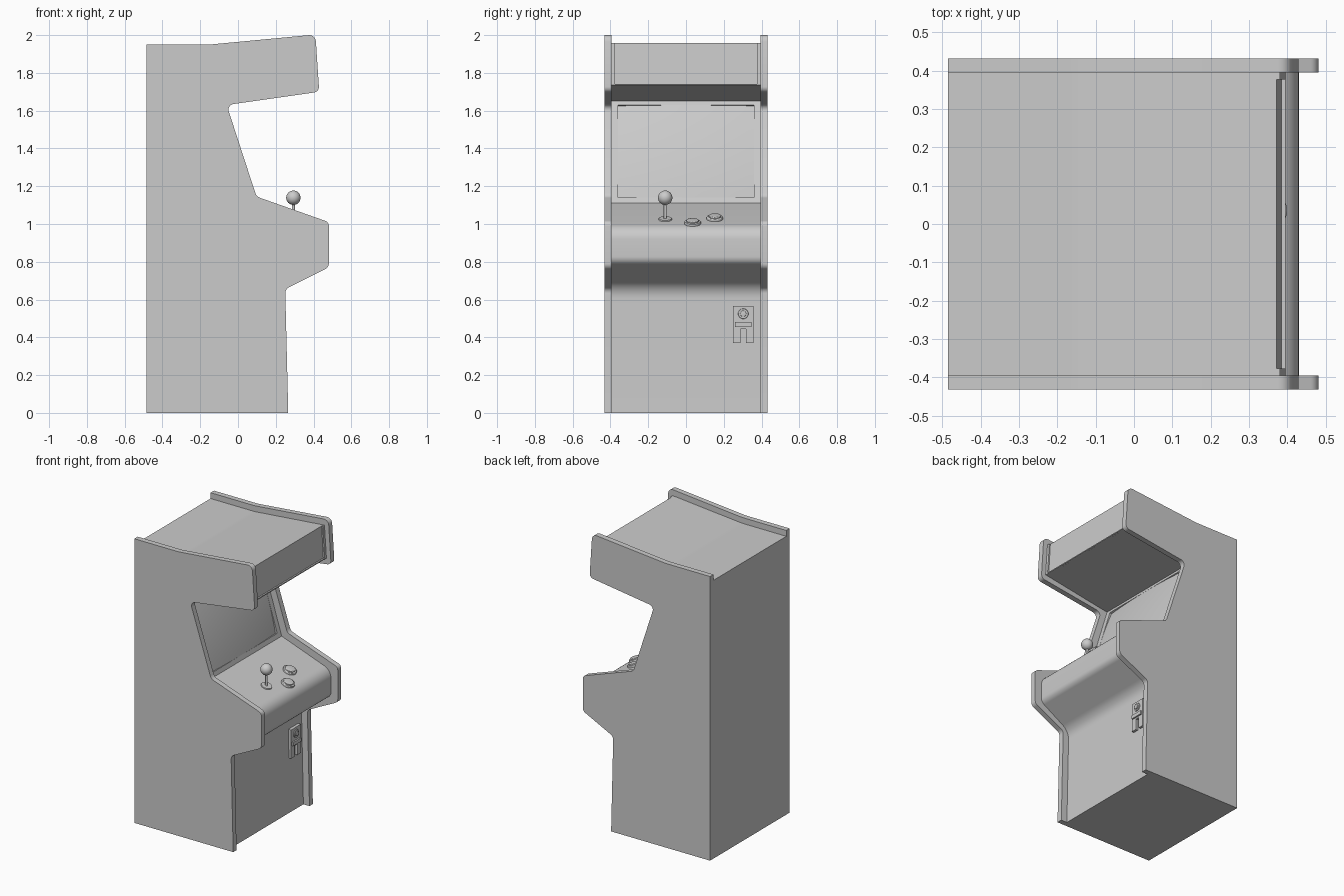
import bpy, bmesh, math
from mathutils import Vector, Matrix

if "Cube" in bpy.data.objects:
    bpy.data.objects.remove(bpy.data.objects["Cube"])


def finish(bm, name, smooth=True):
    bmesh.ops.recalc_face_normals(bm, faces=bm.faces)
    me = bpy.data.meshes.new(name)
    bm.to_mesh(me)
    bm.free()
    ob = bpy.data.objects.new(name, me)
    bpy.context.collection.objects.link(ob)
    if smooth:
        shade(ob)
    return ob


def shade(ob):
    bpy.ops.object.select_all(action='DESELECT')
    ob.select_set(True)
    bpy.context.view_layer.objects.active = ob
    bpy.ops.object.shade_smooth_by_angle(angle=math.radians(30))


def fillet(points, steps=7):
    """Round each (x, z, radius) corner of a closed outline."""
    out = []
    for i, (x, z, r) in enumerate(points):
        p = Vector((x, z))
        if r == 0:
            out.append(p)
            continue
        a = (Vector(points[i - 1][:2]) - p).normalized()
        b = (Vector(points[(i + 1) % len(points)][:2]) - p).normalized()
        half = a.angle(b) / 2
        centre = p + (a + b).normalized() * (r / math.sin(half))
        t = r / math.tan(half)
        s, e = p + a * t - centre, p + b * t - centre
        total = s.angle(e)
        for k in range(steps + 1):
            f = k / steps
            v = (s * math.sin((1 - f) * total) + e * math.sin(f * total)) / math.sin(total)
            out.append(centre + v)
    return out


def prism(name, points, y0, y1, smooth=True):
    bm = bmesh.new()
    pts = fillet(points)
    f = bm.faces.new([bm.verts.new((p.x, y0, p.y)) for p in pts])
    ext = bmesh.ops.extrude_face_region(bm, geom=[f])
    bmesh.ops.translate(bm, vec=(0, y1 - y0, 0),
                        verts=[v for v in ext['geom'] if isinstance(v, bmesh.types.BMVert)])
    return finish(bm, name, smooth)


def box(name, lo, hi):
    return prism(name, [(lo[0], lo[2], 0), (hi[0], lo[2], 0), (hi[0], hi[2], 0), (lo[0], hi[2], 0)],
                 lo[1], hi[1], False)


def disc(name, centre, r1, r2, depth, tilt, bevel=0.0):
    """Round part whose base sits at centre, leaning toward the player by tilt."""
    bm = bmesh.new()
    bmesh.ops.create_cone(bm, cap_ends=True, segments=32, radius1=r1, radius2=r2, depth=depth)
    bmesh.ops.translate(bm, vec=(0, 0, depth / 2), verts=bm.verts)
    if bevel:
        top = [e for e in bm.edges if all(v.co.z > depth * 0.9 for v in e.verts)]
        bmesh.ops.bevel(bm, geom=top, offset=bevel, segments=3, affect='EDGES', profile=0.5)
    bmesh.ops.transform(bm, matrix=Matrix.Translation(centre) @ Matrix.Rotation(tilt, 4, 'Y'), verts=bm.verts)
    return finish(bm, name)


# Side panels
side = [(-0.485, 0, 0), (-0.485, 1.95, 0), (-0.15, 1.95, 0.3), (0.41, 2.003, 0.035),
        (0.43, 1.70, 0.03), (-0.06, 1.63, 0.03), (0.098, 1.145, 0.04), (0.481, 1.01, 0.03),
        (0.481, 0.77, 0.035), (0.25, 0.655, 0.035), (0.266, 0, 0)]
for label, s in (("left", -1), ("right", 1)):
    prism(label + "_side_panel", side, s * 0.395, s * 0.432)

# Cabinet body between the panels
body = prism("cabinet_body", [
    (-0.485, 0, 0), (-0.485, 1.91, 0), (-0.15, 1.91, 0.3), (0.372, 1.958, 0), (0.385, 1.733, 0),
    (-0.11, 1.65, 0), (0.055, 1.11, 0), (0.43, 0.975, 0.08), (0.43, 0.80, 0.05),
    (0.205, 0.665, 0.1), (0.22, 0, 0)], -0.395, 0.395, False)

# Screen recess
mid = Vector((-0.0275, 0, 1.385))
up = Vector((-0.165, 0, 0.54)).normalized()
out = Vector((up.z, 0, -up.x))
HW, HH = 0.36, 0.256
corners = [mid + up * u * HH + out * o for u, o in ((-1, -0.035), (-1, 0.05), (1, 0.05), (1, -0.035))]
cutter = prism("screen_cutter", [(c.x, c.z, 0) for c in corners], -HW, HW, False)
mod = body.modifiers.new("screen_recess", 'BOOLEAN')
mod.object = cutter
mod.operation = 'DIFFERENCE'
bpy.context.view_layer.objects.active = body
bpy.ops.object.modifier_apply(modifier=mod.name)
bpy.data.objects.remove(cutter)
shade(body)

# Bulging screen glass
bm = bmesh.new()
bmesh.ops.create_grid(bm, x_segments=20, y_segments=16, size=1)
for v in bm.verts:
    u, w = v.co.x, v.co.y
    v.co = Vector((0, u * HW, 0)) + mid + up * (w * HH) + out * (0.012 - 0.014 * (u * u + w * w))
glass = finish(bm, "screen_glass")

# Marquee frame: two side trims and a bottom ledge
trim = [(0.366, 1.956, 0), (0.380, 1.958, 0), (0.395, 1.735, 0), (0.378, 1.732, 0)]
for label, s in (("left", -1), ("right", 1)):
    prism(label + "_marquee_trim", trim, s * 0.376, s * 0.395, False)
prism("marquee_ledge", [(0.378, 1.742, 0), (0.3945, 1.742, 0), (0.395, 1.735, 0), (0.378, 1.732, 0)],
      -0.376, 0.376, False)

# Control deck: joystick and buttons
TILT = math.atan(0.36)


def deck(x, y):
    return Vector((x, y, 1.11 - 0.36 * (x - 0.055)))


stick = deck(0.293, -0.11)
disc("joystick_base", stick, 0.036, 0.034, 0.006, TILT)
disc("joystick_shaft", stick - Vector((0, 0, 0.01)), 0.008, 0.008, 0.11, 0)
bm = bmesh.new()
bmesh.ops.create_uvsphere(bm, u_segments=32, v_segments=16, radius=0.038,
                          matrix=Matrix.Translation((0.293, -0.11, 1.139)))
finish(bm, "joystick_ball")
for i, (x, y) in enumerate(((0.355, 0.035), (0.285, 0.153))):
    p = deck(x, y)
    disc(f"button_rim_{i}", p, 0.044, 0.044, 0.013, TILT, 0.005)
    disc(f"button_cap_{i}", p, 0.033, 0.033, 0.021, TILT, 0.005)

# Coin mechanism on the lower front
box("coin_plate", (0.195, 0.25, 0.445), (0.228, 0.357, 0.567))
box("coin_slot_bar", (0.2, 0.26, 0.455), (0.238, 0.347, 0.48))
for i, y in enumerate((0.25, 0.318)):
    box(f"coin_plate_leg_{i}", (0.195, y, 0.37), (0.228, y + 0.039, 0.446))
disc("coin_lock_ring", Vector((0.225, 0.303, 0.525)), 0.028, 0.026, 0.009, math.pi / 2)
disc("coin_lock", Vector((0.225, 0.303, 0.525)), 0.016, 0.016, 0.016, math.pi / 2, 0.003)
